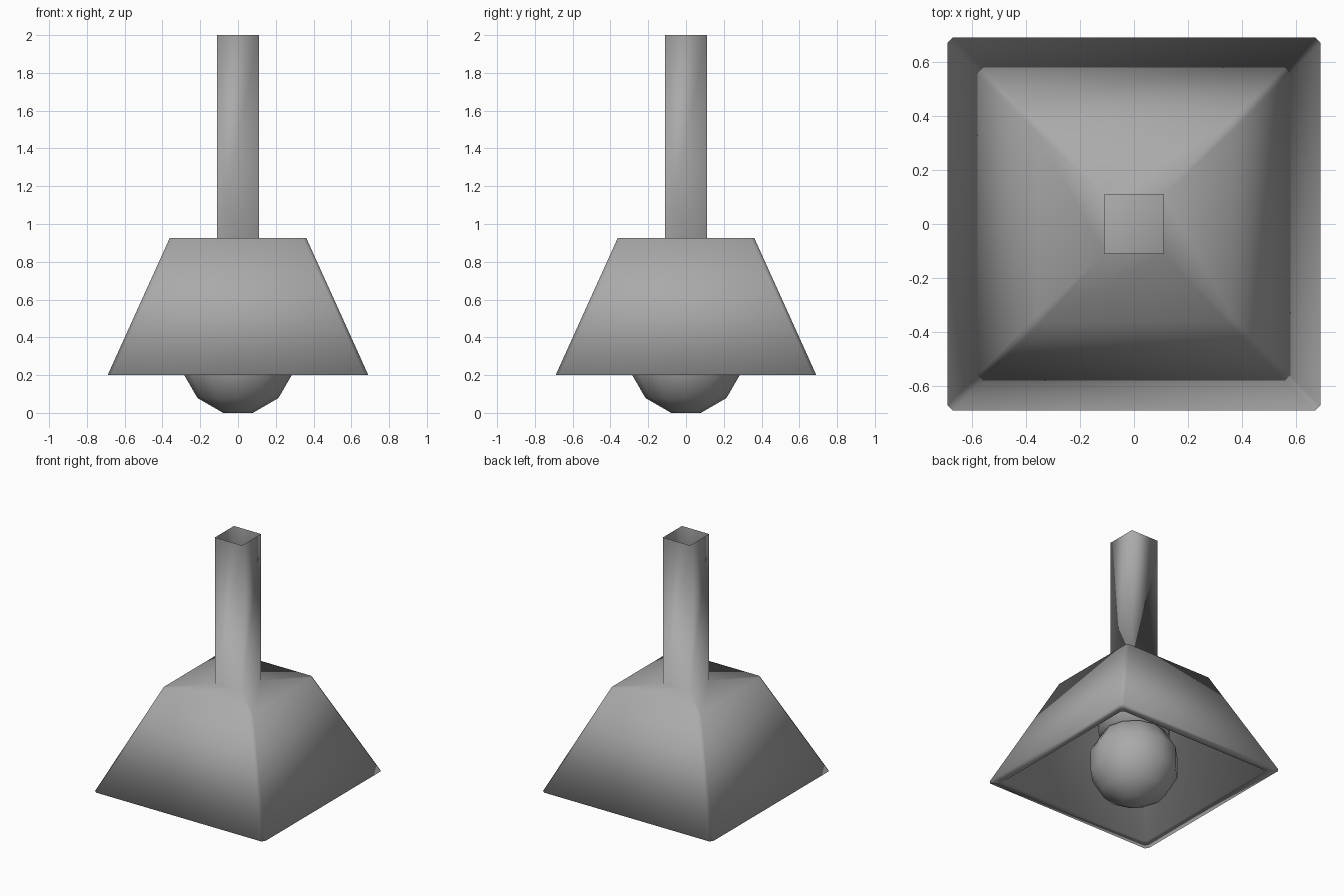
import bpy, bmesh, math

cube = bpy.data.objects.get("Cube")
if cube:
    bpy.data.objects.remove(cube, do_unlink=True)

GREY = (0.4, 0.4, 0.4, 1)
grey = bpy.data.materials.new("plain grey")
grey.use_nodes = True
grey.diffuse_color = GREY
grey.node_tree.nodes["Principled BSDF"].inputs["Base Color"].default_value = GREY


def finish(name, bm):
    """Turn a bmesh into a smooth shaded grey object."""
    for f in bm.faces:
        f.smooth = True
    mesh = bpy.data.meshes.new(name)
    bm.to_mesh(mesh)
    bm.free()
    mesh.materials.append(grey)
    obj = bpy.data.objects.new(name, mesh)
    bpy.context.collection.objects.link(obj)
    return obj


def square_ring(bm, half, z, cut=0.0):
    """Counter-clockwise square, with clipped corners when cut is set."""
    ring = []
    for sx, sy in ((1, 1), (-1, 1), (-1, -1), (1, -1)):
        ends = [(sx * half, sy * (half - cut)), (sx * (half - cut), sy * half)]
        if sx * sy < 0:
            ends.reverse()
        for x, y in (ends if cut else ends[:1]):
            ring.append(bm.verts.new((x, y, z)))
    return ring


def bridge(bm, a, b):
    n = len(a)
    for i in range(n):
        j = (i + 1) % n
        bm.faces.new((a[i], a[j], b[j], b[i]))


def lathe(name, profile, sides=12):
    """Closed turned solid from (radius, height) points, bottom to top."""
    bm = bmesh.new()
    rings = []
    for r, z in profile:
        angles = [math.tau * k / sides for k in range(sides)]
        rings.append([bm.verts.new((r * math.cos(t), r * math.sin(t), z)) for t in angles])
    for a, b in zip(rings, rings[1:]):
        bridge(bm, a, b)
    bm.faces.new(rings[0][::-1])
    bm.faces.new(rings[-1])
    return finish(name, bm)


# Hollow square shade: inner ceiling, inner wall, rim, outer wall
bm = bmesh.new()
levels = [(0.32, 0.86), (0.62, 0.2), (0.69, 0.2), (0.362, 0.925)]
rings = [square_ring(bm, half, z, 0.02) for half, z in levels]
bm.faces.new(rings[0][::-1])
for a, b in zip(rings, rings[1:]):
    bridge(bm, a, b)

# Flat top running into an open square stem
stem_base = square_ring(bm, 0.11, 0.925)
stem_top = square_ring(bm, 0.11, 2.0)
top = rings[-1]
for i in range(4):
    j = (i + 1) % 4
    bm.faces.new((top[2 * i], top[2 * i + 1], stem_base[i]))
    bm.faces.new((top[2 * i + 1], top[2 * j], stem_base[j], stem_base[i]))
bridge(bm, stem_base, stem_top)
finish("shade_and_stem", bm)

# Round bulb with flat poles
R = 0.303
steps = [math.radians(a) for a in range(15, 180, 30)]
pole = R * math.cos(steps[0])
lathe("bulb", [(R * math.sin(a), pole - R * math.cos(a)) for a in steps])

# Socket holding the bulb below the ceiling of the shade
lathe("socket", [(0.24, 0.52), (0.24, 0.86)])
